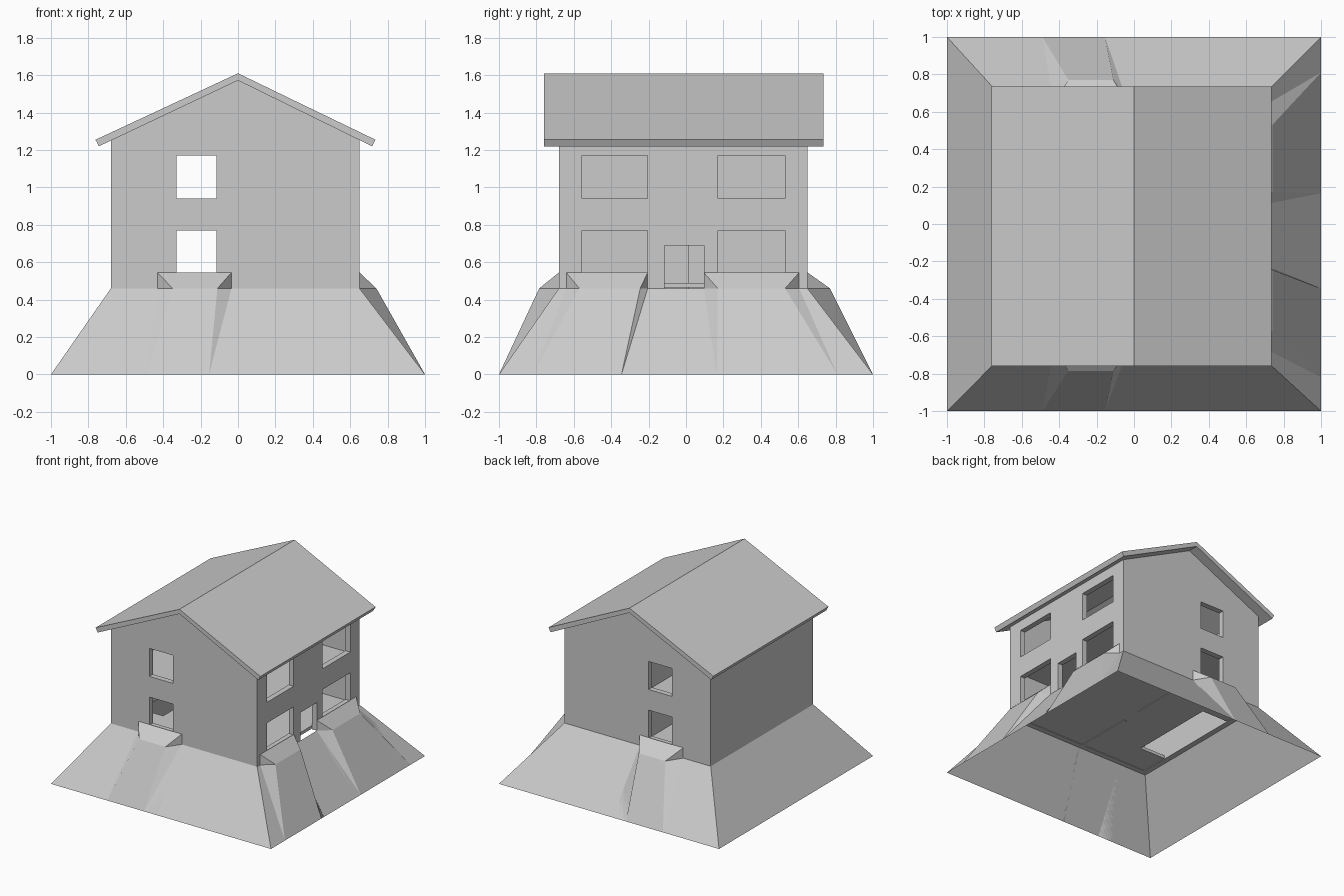
import bpy, bmesh

if "Cube" in bpy.data.objects:
    bpy.data.objects.remove(bpy.data.objects["Cube"])

grey = bpy.data.materials.new("plain grey")
grey.diffuse_color = (0.6, 0.6, 0.6, 1)
grey.use_nodes = True
grey.node_tree.nodes["Principled BSDF"].inputs["Base Color"].default_value = grey.diffuse_color


def make(name, verts, faces, fix_normals=True):
    me = bpy.data.meshes.new(name)
    me.from_pydata(verts, [], faces)
    if fix_normals:
        bm = bmesh.new()
        bm.from_mesh(me)
        bmesh.ops.recalc_face_normals(bm, faces=bm.faces)
        bm.to_mesh(me)
        bm.free()
    me.materials.append(grey)
    ob = bpy.data.objects.new(name, me)
    bpy.context.collection.objects.link(ob)
    return ob


def prism(name, profile, y0, y1):
    """Extrude an x/z profile along y."""
    n = len(profile)
    verts = [(x, y, z) for y in (y0, y1) for x, z in profile]
    faces = [tuple(range(n)), tuple(range(2 * n - 1, n - 1, -1))]
    faces += [(i, (i + 1) % n, (i + 1) % n + n, i + n) for i in range(n)]
    return make(name, verts, faces)


def box(name, x0, x1, y0, y1, z0, z1):
    return prism(name, [(x0, z0), (x1, z0), (x1, z1), (x0, z1)], y0, y1)


def cut(target, cutter):
    m = target.modifiers.new("cut", 'BOOLEAN')
    m.operation = 'DIFFERENCE'
    m.solver = 'EXACT'
    m.object = cutter
    cutter.hide_render = True
    cutter.hide_viewport = False
    bpy.context.view_layer.objects.active = target
    bpy.ops.object.modifier_apply(modifier=m.name)
    bpy.data.objects.remove(cutter)


LO, HI, T, BASE = -0.68, 0.65, 0.045, 0.46
LEVELS = [(0.54, 0.77), (0.94, 1.17)]

# gabled walls, hollowed out, with openings
walls = prism("walls", [(LO, BASE), (HI, BASE), (HI, 1.255), (0, 1.575), (LO, 1.252)], LO, HI)
cut(walls, box("hollow", LO + T, HI - T, LO + T, HI - T, 0.3, 1.25))
cut(walls, prism("attic_hollow", [(LO + T, 1.2), (HI - T, 1.2), (HI - T, 1.277),
                                  (0, 1.7), (LO + T, 1.274)], LO + T, HI - T))
for z0, z1 in LEVELS:
    cut(walls, box("gable_windows", -0.33, -0.115, -0.9, 0.9, z0, z1))
    for y0, y1 in ((-0.555, -0.205), (0.17, 0.53)):
        cut(walls, box("side_window", 0.5, 0.8, y0, y1, z0, z1))
cut(walls, box("doorway", 0.5, 0.8, -0.115, 0.095, 0.4, 0.69))

# roof slab folded along the ridge
prism("roof", [(-0.762, 1.255), (0, 1.61), (0.735, 1.255),
               (0.717, 1.22), (0, 1.572), (-0.744, 1.22)], -0.76, 0.735)

# floors (ground floor has a stair opening) and the partition with a gap
I0, I1 = LO + T, HI - T
box("upper_floor", I0, I1, I0, I1, 0.85, 0.89)
box("ground_floor_main", -0.40, I1, I0, I1, 0.465, 0.49)
box("ground_floor_front", I0, -0.40, I0, -0.40, 0.465, 0.49)
box("ground_floor_back", I0, -0.40, 0.33, I1, 0.465, 0.49)
for y0, y1 in ((I0, -0.15), (0.01, I1)):
    box("partition", -0.055, -0.025, y0, y1, BASE, 1.25)

# sloping earth skirt, open at the bottom
outer = [(-1, -1, 0), (1, -1, 0), (1, 1, 0), (-1, 1, 0)]
inner = [(LO, LO, BASE), (HI, LO, BASE), (HI, HI, BASE), (LO, HI, BASE)]
make("earth_skirt", outer + inner,
     [(i, (i + 1) % 4, (i + 1) % 4 + 4, i + 4) for i in range(4)], False)


def berm(name, place, wall, ledge_d, wall_x, ledge_x, foot_x, outer_x):
    """Raised earth bank below a window; place maps (along, out, z) to xyz."""
    v = []
    for k in (0, 1):
        v += [(wall_x[k], wall, BASE), (wall_x[k], wall, 0.545),
              (ledge_x[k], ledge_d, BASE), (foot_x[k], 1, 0), (outer_x[k], 1, 0)]
    faces = [(1, 2, 7, 6), (2, 3, 8, 7), (0, 4, 3, 2), (0, 2, 1),
             (5, 7, 8, 9), (5, 6, 7)]
    pts = [place(*p) for p in v]
    ob = make(name, pts, faces, False)
    # point every face upwards
    bm = bmesh.new()
    bm.from_mesh(ob.data)
    bm.normal_update()
    for f in bm.faces:
        if f.normal.z < 0:
            f.normal_flip()
    bm.to_mesh(ob.data)
    bm.free()


gable = ((-0.43, -0.035), (-0.35, -0.11), (-0.49, -0.155), (-0.62, -0.035))
berm("front_bank", lambda a, d, z: (a, -d, z), -LO, 0.785, *gable)
berm("back_bank", lambda a, d, z: (a, d, z), HI, 0.77, *gable)
for w, l, f, o in (((-0.64, -0.205), (-0.57, -0.245), (-0.82, -0.345), (-0.94, -0.285)),
                   ((0.095, 0.605), (0.17, 0.53), (0.165, 0.81), (0.12, 0.93))):
    berm("side_bank", lambda a, d, z: (d, a, z), HI, 0.74, w, l, f, o)
